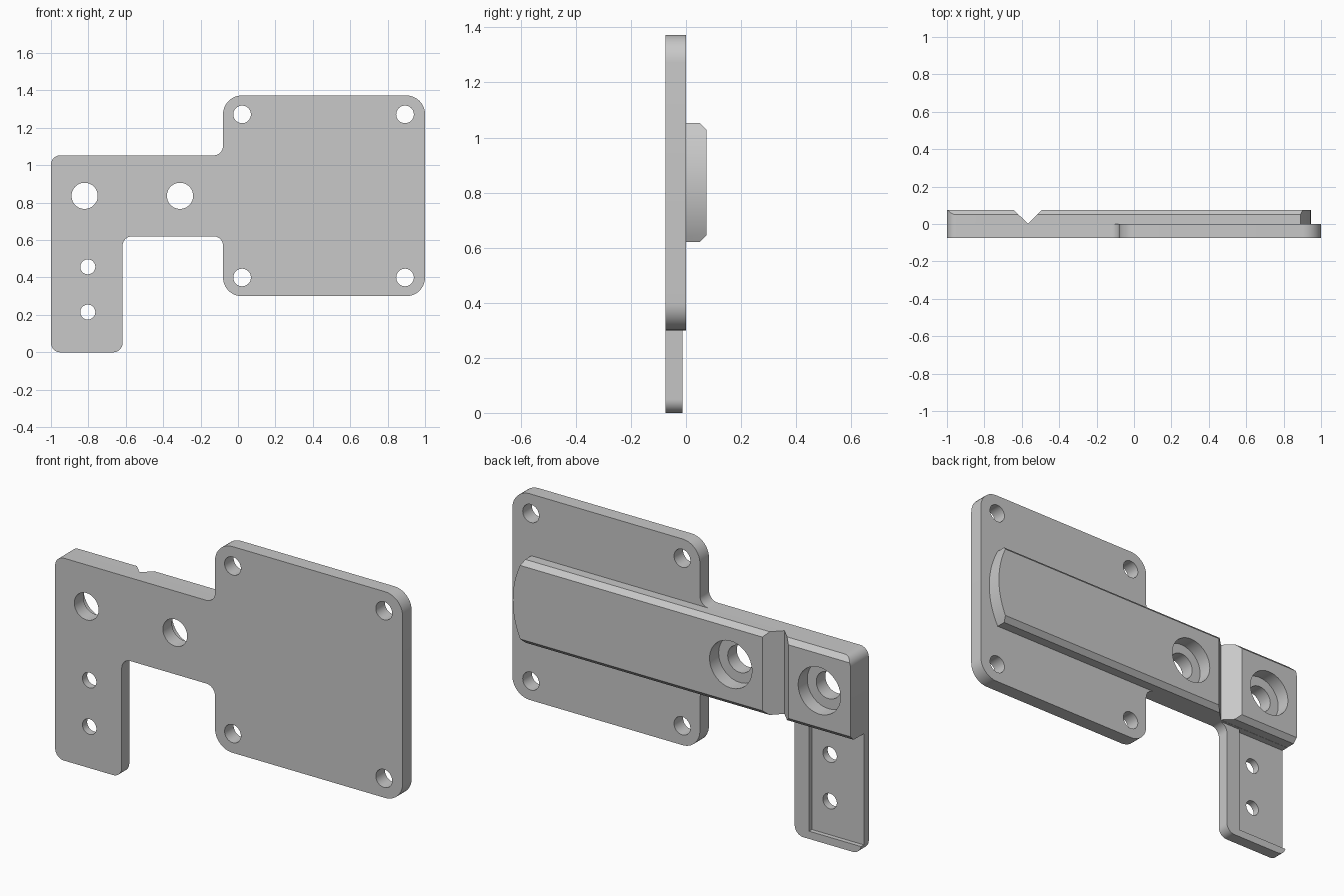
import bpy, bmesh, math
from mathutils import Vector

cube = bpy.data.objects.get("Cube")
if cube:
    bpy.data.objects.remove(cube, do_unlink=True)

grey = bpy.data.materials.new("mid grey")
grey.use_nodes = True
COLOUR = (0.58, 0.58, 0.58, 1)
grey.diffuse_color = COLOUR
grey.node_tree.nodes["Principled BSDF"].inputs["Base Color"].default_value = COLOUR


def rounded(corners, steps=10):
    """Right-angled outline (x, z, radius) with filleted corners."""
    out = []
    for i, (x, z, r) in enumerate(corners):
        p = Vector((x, z))
        if r == 0:
            out.append(p)
            continue
        d1 = (Vector(corners[i - 1][:2]) - p).normalized()
        d2 = (Vector(corners[(i + 1) % len(corners)][:2]) - p).normalized()
        c = p + r * (d1 + d2)
        for k in range(steps + 1):
            a = math.pi / 2 * k / steps
            out.append(c - r * (d2 * math.cos(a) + d1 * math.sin(a)))
    return out


def circle(x, z, r, n=48):
    return [(x + r * math.cos(math.tau * k / n), z + r * math.sin(math.tau * k / n))
            for k in range(n)]


def rect(x0, x1, z0, z1):
    return [(x0, z0), (x1, z0), (x1, z1), (x0, z1)]


def prism(name, pts, axis, lo, hi):
    """Extrude a 2D outline along an axis (the outline uses the other two, in order)."""
    def place(p, h):
        v = list(p)
        v.insert("XYZ".index(axis), h)
        return v
    bm = bmesh.new()
    low = [bm.verts.new(place(p, lo)) for p in pts]
    high = [bm.verts.new(place(p, hi)) for p in pts]
    bm.faces.new(low)
    bm.faces.new(high)
    for i in range(len(pts)):
        bm.faces.new((low[i - 1], low[i], high[i], high[i - 1]))
    bmesh.ops.recalc_face_normals(bm, faces=bm.faces)
    mesh = bpy.data.meshes.new(name)
    bm.to_mesh(mesh)
    bm.free()
    mesh.materials.append(grey)
    ob = bpy.data.objects.new(name, mesh)
    bpy.context.collection.objects.link(ob)
    return ob


def select(ob):
    bpy.ops.object.select_all(action='DESELECT')
    ob.select_set(True)
    bpy.context.view_layer.objects.active = ob


def cut(ob, pts, axis, lo, hi):
    tool = prism("cutter", pts, axis, lo, hi)
    tool.hide_render = True
    mod = ob.modifiers.new("cut", 'BOOLEAN')
    mod.operation, mod.solver, mod.object = 'DIFFERENCE', 'EXACT', tool
    select(ob)
    bpy.ops.object.modifier_apply(modifier=mod.name)
    bpy.data.objects.remove(tool, do_unlink=True)


T = 0.075                      # plate thickness, also rail height
ARM_LOW, ARM_TOP = 0.62, 1.053
MID = (ARM_LOW + ARM_TOP) / 2
BOLTS = (-0.82, -0.31)

# Base plate: square panel, arm and leg in one outline
plate = prism("base_plate", rounded([
    (-1, 0, 0.05), (-0.617, 0, 0.05), (-0.617, ARM_LOW, 0.05),
    (-0.08, ARM_LOW, 0.05), (-0.08, 0.3, 0.1), (1, 0.3, 0.1),
    (1, 1.373, 0.1), (-0.08, 1.373, 0.1), (-0.08, ARM_TOP, 0.05),
    (-1, ARM_TOP, 0.05)]), 'Y', -T, 0)

# Thinner leg with a pocket open at the outer edge
cut(plate, rect(-1.1, -0.56, -0.1, ARM_LOW - 0.001), 'Y', -0.0125, 0.2)
cut(plate, rect(-1.1, -0.7, 0.04, ARM_LOW - 0.001), 'Y', -0.036, 0.2)

# Panel, leg and bolt holes
holes = [(x, z, 0.047) for x in (0.022, 0.893) for z in (0.4, 1.272)]
holes += [(-0.803, z, 0.04) for z in (0.215, 0.457)]
holes += [(x, MID, 0.07) for x in BOLTS]
for h in holes:
    cut(plate, circle(*h), 'Y', -0.2, 0.2)

# Back rail with a bowed end
half, bow = (ARM_TOP - ARM_LOW) / 2, 0.055
R = (half ** 2 + bow ** 2) / (2 * bow)
sweep = math.asin(half / R)
end = [Vector((0.945 - R + R * math.cos(a), MID + R * math.sin(a)))
       for a in (sweep * (k / 10 - 1) for k in range(21))]
corner = rounded([(0.5, ARM_TOP, 0), (-1, ARM_TOP, 0.05), (-1, ARM_LOW, 0)])[1:]
rail = prism("back_rail", end + corner, 'Y', 0, T)

# Chamfers along both long edges
C, M = 0.025, 0.01
for z, s in ((ARM_LOW, 1), (ARM_TOP, -1)):
    cut(rail, [(T - C - M, z - s * M), (T + M, z + s * (C + M)), (T + M, z - s * M)],
        'X', -1.2, 1.2)

# V notch across the rail
cut(rail, [(-0.567, 0.0005), (-0.567 + T + M, T + M), (-0.567 - T - M, T + M)], 'Z', 0.4, 1.3)

# Counterbores over the bolt holes
for x in BOLTS:
    cut(rail, circle(x, MID, 0.122), 'Y', -0.1, 0.2)

for ob in (plate, rail):
    select(ob)
    bpy.ops.object.shade_smooth_by_angle(angle=math.radians(30))
